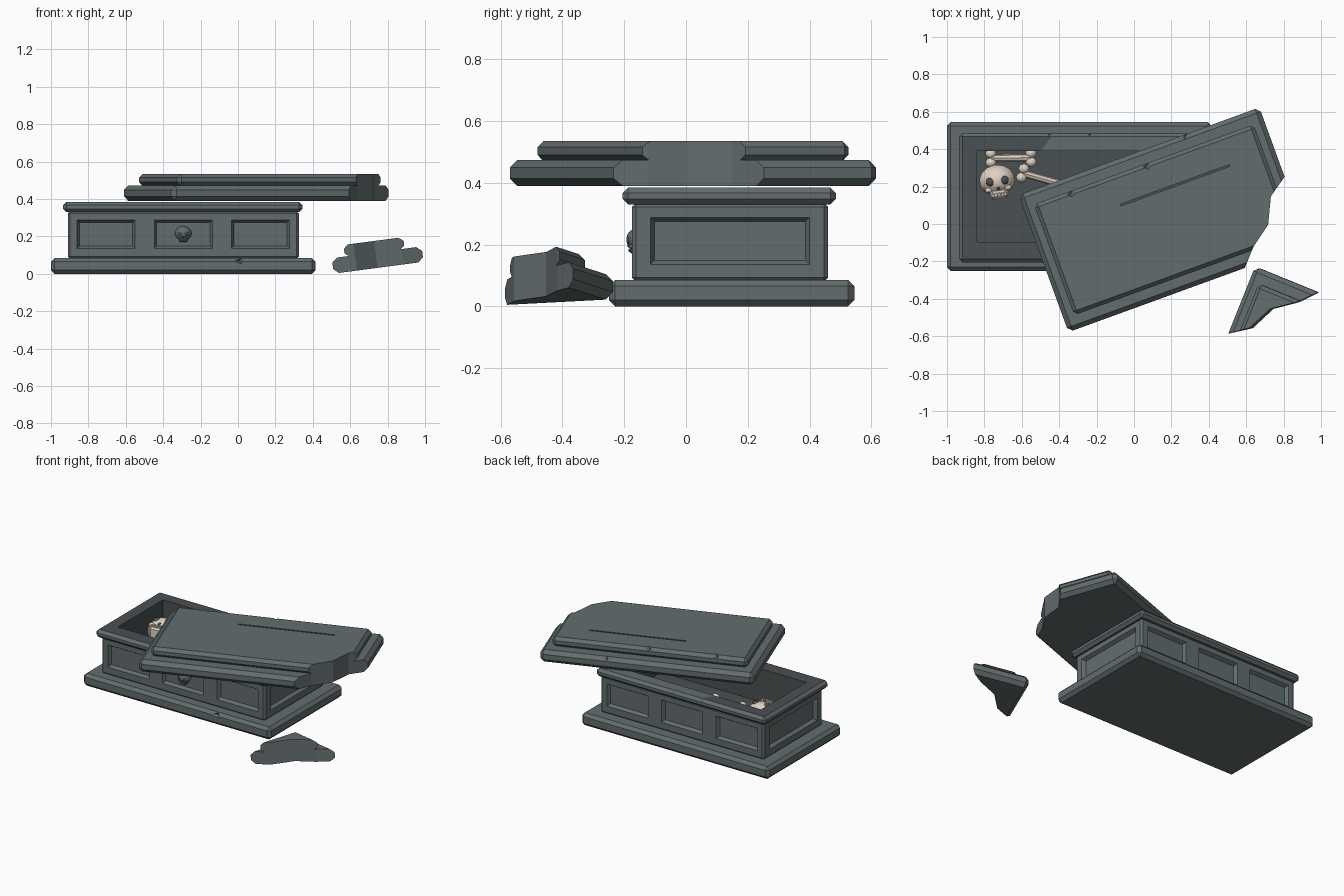
import bpy, bmesh, math
from mathutils import Matrix, Vector

if "Cube" in bpy.data.objects:
    bpy.data.objects.remove(bpy.data.objects["Cube"])

def material(name, rgb):
    m = bpy.data.materials.new(name)
    m.diffuse_color = (*rgb, 1)
    m.use_nodes = True
    m.node_tree.nodes["Principled BSDF"].inputs["Base Color"].default_value = m.diffuse_color
    return m

STONE = material("grey_stone", (0.125, 0.152, 0.158))
DARK = material("dark_stone", (0.068, 0.08, 0.084))
BONE = material("old_bone", (0.74, 0.64, 0.55))
R, T = Matrix.Rotation, Matrix.Translation

def finish(name, bm, mats, matrix=Matrix(), smooth=False):
    bmesh.ops.recalc_face_normals(bm, faces=bm.faces)
    me = bpy.data.meshes.new(name)
    bm.to_mesh(me)
    bm.free()
    for m in mats:
        me.materials.append(m)
    ob = bpy.data.objects.new(name, me)
    bpy.context.collection.objects.link(ob)
    ob.data.transform(matrix)
    if smooth:
        for p in me.polygons:
            p.use_smooth = True
    return ob

def box(name, lo, hi, bevel=0, mats=(STONE, DARK), matrix=Matrix()):
    lo, hi = Vector(lo), Vector(hi)
    bm = bmesh.new()
    bmesh.ops.create_cube(bm, size=1, matrix=T((lo + hi) / 2) @ Matrix.Diagonal((*(hi - lo), 1)))
    if bevel:
        bmesh.ops.bevel(bm, geom=bm.edges[:], offset=bevel, segments=1, affect='EDGES')
    return finish(name, bm, mats, matrix)

def cut(ob, cutter, op='DIFFERENCE', keep=False):
    bpy.context.view_layer.objects.active = ob
    mod = ob.modifiers.new("cut", 'BOOLEAN')
    mod.operation, mod.solver, mod.object = op, 'EXACT', cutter
    bpy.ops.object.modifier_apply(modifier=mod.name)
    if not keep:
        bpy.data.objects.remove(cutter)

def chip(ob, pos, s=0.014):
    cut(ob, box("chip", (-s, -s, -s), (s, s, s), matrix=T(pos) @ R(0.7, 4, 'Z') @ R(0.6, 4, 'X')))

def darken(ob, lo, hi):
    # faces whose centre lies inside the given region become dark stone
    for p in ob.data.polygons:
        if all(a - 1e-4 <= c <= b + 1e-4 for a, c, b in zip(lo, p.center, hi)):
            p.material_index = 1

# --- plinth, chest body and rim
plinth = box("plinth", (-1, -0.25, 0), (0.415, 0.545, 0.085), 0.02)
chip(plinth, (0.01, -0.25, 0.073))
body = box("chest_body", (-0.91, -0.175, 0.08), (0.325, 0.46, 0.335), 0.013)
rim = box("chest_rim", (-0.935, -0.205, 0.33), (0.345, 0.485, 0.385), 0.018)
for x in (-0.445, -0.23):
    chip(rim, (x, 0.485, 0.385))

# recessed panels on all four sides
def panel(pos, angle, w, h, d=0.022, t=0.013):
    bm = bmesh.new()
    bmesh.ops.create_cube(bm, size=2)
    for v in bm.verts:
        grow = -t if v.co.y > 0 else t
        v.co = Vector((v.co.x * (w / 2 + grow), v.co.y * d, v.co.z * (h / 2 + grow)))
    cut(body, finish("panel", bm, (STONE, DARK), T(pos) @ R(angle, 4, 'Z')))

for x in (-0.705, -0.2925, 0.12):
    panel((x, -0.175, 0.212), 0, 0.31, 0.152)
    panel((x, 0.46, 0.212), math.pi, 0.31, 0.152)
panel((0.325, 0.1425, 0.212), math.pi / 2, 0.515, 0.152)
panel((-0.91, 0.1425, 0.212), -math.pi / 2, 0.515, 0.152)

# hollow interior
lo, hi = (-0.84, -0.095, 0.16), (0.255, 0.39, 0.5)
for ob in (body, rim):
    cut(ob, box("hollow", lo, hi))
    darken(ob, lo, hi)

# --- lid: two bevelled slabs, broken along one jagged line
BREAK = [(0.30, -0.41), (0.40, -0.30), (0.515, -0.215), (0.58, -0.078), (0.72, 0.02), (0.78, -0.45)]

def break_prism():
    bm = bmesh.new()
    f = bm.faces.new([bm.verts.new((x, y, -0.1)) for x, y in BREAK])
    g = bmesh.ops.extrude_face_region(bm, geom=[f])
    bmesh.ops.translate(bm, vec=(0, 0, 0.4), verts=[v for v in g["geom"] if isinstance(v, bmesh.types.BMVert)])
    return finish("break", bm, (STONE, DARK))

def lid_slabs(prefix, op):
    lower = box(prefix + "_lower_slab", (-0.685, -0.39, 0), (0.685, 0.39, 0.083), 0.024)
    upper = box(prefix + "_upper_slab", (-0.625, -0.315, 0.08), (0.625, 0.315, 0.145), 0.02)
    for ob in (lower, upper):
        cut(ob, break_prism(), op)
    return lower, upper

lower, upper = lid_slabs("lid", 'DIFFERENCE')
chip(lower, (0.262, 0.385, 0.08))
for x in (-0.42, 0.012):
    chip(upper, (x, 0.305, 0.143))
# long crack in the lid top
glo, ghi = (-0.19, 0.148, 0.135), (0.43, 0.158, 0.2)
cut(upper, box("crack", glo, ghi))
darken(upper, glo, ghi)
for ob in (lower, upper):
    ob.data.transform(T((0.16, 0.0225, 0.39)) @ R(math.radians(20), 4, 'Z'))

# fallen corner lying tilted on the ground
place = (T((0.655, -0.228, 0.02)) @ R(math.radians(-7.5), 4, 'Y')
         @ R(math.radians(158), 4, 'Z') @ T((-0.685, 0.39, 0)))
for ob in lid_slabs("broken_corner", 'INTERSECT'):
    ob.data.transform(place)

# --- skulls: face along local +z, crown along local +y
def ball(name, pos, scale, mat, matrix=Matrix(), seg=14):
    bm = bmesh.new()
    bmesh.ops.create_uvsphere(bm, u_segments=seg, v_segments=seg * 2 // 3, radius=1,
                              matrix=T(pos) @ Matrix.Diagonal((*scale, 1)))
    return finish(name, bm, (mat,), matrix, True)

def skull(prefix, matrix, mat, hole):
    ball(prefix + "_cranium", (0, 0.012, 0), (0.098, 0.084, 0.09), mat, matrix)
    box(prefix + "_jaw", (-0.048, -0.088, -0.02), (0.048, -0.03, 0.068), 0.014, (mat,), matrix)
    for s in (-1, 1):
        ball(prefix + "_eye_socket", (s * 0.037, 0.008, 0.076), (0.025, 0.024, 0.014), hole, matrix, 10)
        ball(prefix + "_cheek", (s * 0.052, -0.035, 0.052), (0.022, 0.016, 0.022), mat, matrix, 8)
    ball(prefix + "_nose", (0, -0.032, 0.071), (0.01, 0.013, 0.012), hole, matrix, 8)
    for i in range(5):
        x = (i - 2) * 0.017
        box(prefix + "_tooth", (x - 0.007, -0.078, 0.06), (x + 0.007, -0.056, 0.074), 0.002, (mat,), matrix)

skull("skull", T((-0.73, 0.222, 0.255)) @ R(math.radians(8), 4, 'Z'), BONE, DARK)
skull("emblem", T((-0.2925, -0.152, 0.211)) @ R(math.pi / 2, 4, 'X') @ Matrix.Scale(0.46, 4), STONE, DARK)

# --- loose long bones with knobbed ends
def long_bone(name, a, b):
    a, b = Vector(a), Vector(b)
    d = b - a
    bm = bmesh.new()
    bmesh.ops.create_cone(bm, segments=8, radius1=0.02, radius2=0.02, depth=d.length, cap_ends=True)
    finish(name + "_shaft", bm, (BONE,), T((a + b) / 2) @ d.to_track_quat('Z', 'Y').to_matrix().to_4x4())
    side = Vector((-d.y, d.x, 0)).normalized() * 0.024
    for end in (a, b):
        for s in (-1, 1):
            ball(name + "_knob", end + side * s, (0.03, 0.028, 0.028), BONE, seg=9)

long_bone("upper_bone", (-0.765, 0.352, 0.25), (-0.55, 0.355, 0.25))
long_bone("crossing_bone", (-0.595, 0.272, 0.29), (-0.34, 0.2, 0.25))
